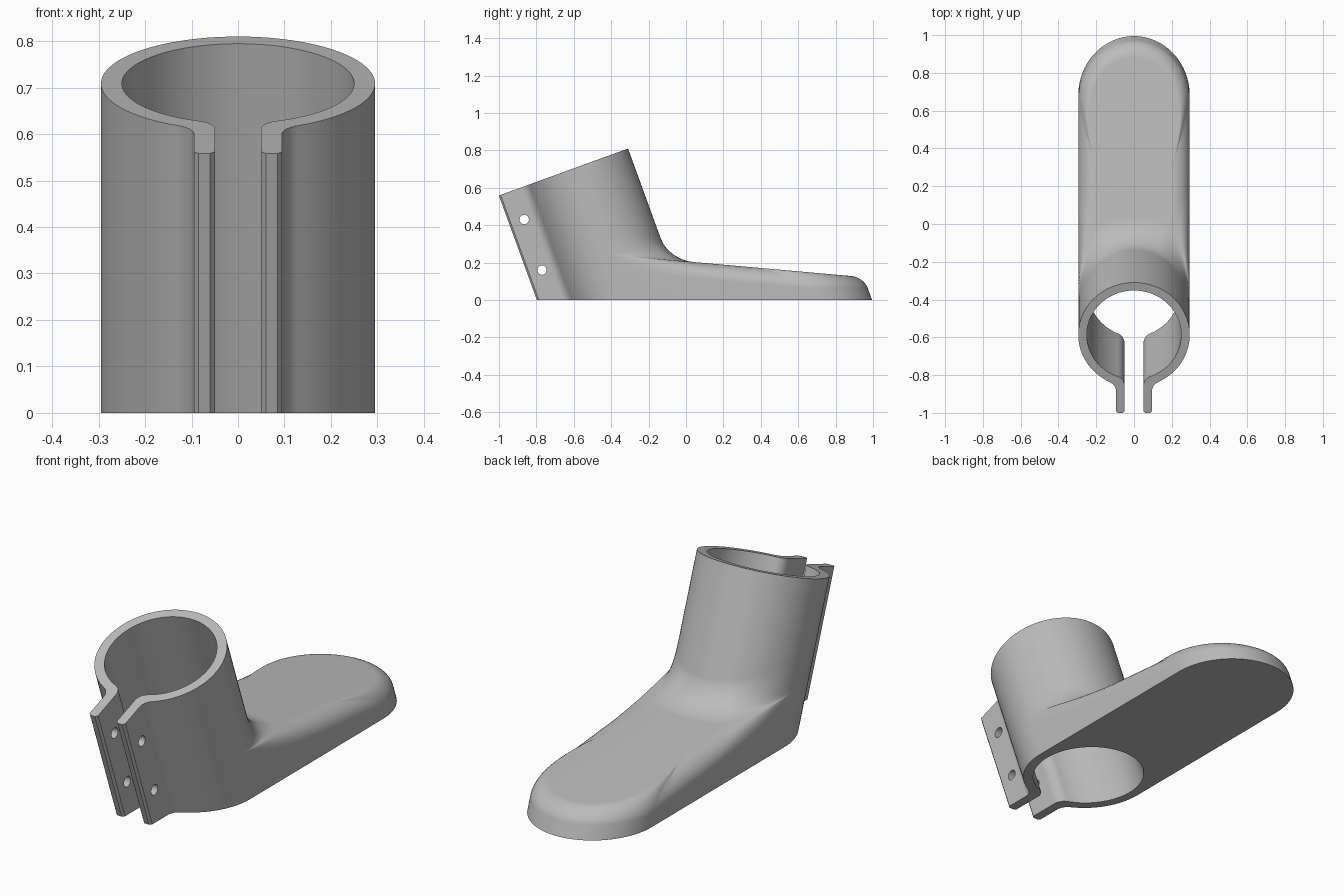
import bpy, bmesh
from math import sin, cos, tan, atan2, pi, radians, hypot
from mathutils import Vector, Matrix

if "Cube" in bpy.data.objects:
    bpy.data.objects.remove(bpy.data.objects["Cube"])

TILT = radians(20)
S, C = sin(TILT), cos(TILT)
AXIS_Y = -0.329          # where the tube axis meets the ground
TOP = 0.7545             # tube length along its axis
R_OUT, R_IN = 0.295, 0.25
REACH = 0.949            # toe arc centre, measured across the axis
SLOPE = 0.089            # fall of the toe's upper surface
R_COVE, R_EDGE = 0.188, 0.095


def place(x, u, w):
    """Tilted frame (x across, u forward, w along the axis) to world."""
    return Vector((x, AXIS_Y + u * C - w * S, u * S + w * C))


def floor_w(u):
    return -u * tan(TILT)


def deck_w(u):
    return (0.2068 - SLOPE * (AXIS_Y + u * C) - u * S) / (C - SLOPE * S)


def conic(a, b, c, n, weight=0.75):
    """Rounded corner from a to c around b."""
    pts = []
    for i in range(n + 1):
        t = i / n
        k = ((1 - t) ** 2, 2 * weight * t * (1 - t), t * t)
        pts.append((a * k[0] + b * k[1] + c * k[2]) / sum(k))
    return pts


def fillet_size(radius, forward):
    return radius * tan(radians(90 - 25 * max(forward, 0)) / 2)


def ring(wall, edge, inner, normal):
    """Closed section: tube wall, cove, deck, rounded edge, floor, bore."""
    length = hypot(edge[0] - wall[0], edge[1] - wall[1])
    ray = Vector(wall).normalized()
    cove = fillet_size(R_COVE, ray.y)
    drop = fillet_size(R_EDGE, normal[1])
    run_in, run_out = cove, drop / max(ray.dot(Vector(normal)), 0.2)
    fit = min(1, length / (run_in + run_out))
    a, b = Vector(wall), Vector(edge)

    def deck(p):
        return Vector((p.x, p.y, deck_w(p.y)))

    up = Vector((0, 0, 1))
    pts = [Vector((*wall, TOP))]
    pts += conic(deck(a) + up * cove, deck(a), deck(a + ray * run_in * fit), 10)
    pts += conic(deck(b - ray * run_out * fit), deck(b), deck(b) - up * drop, 10)
    pts += [Vector((*edge, floor_w(edge[1]))),
            Vector((*inner, floor_w(inner[1]))), Vector((*inner, TOP))]
    return [place(*p) for p in pts]


def half_stations():
    """Sections from the clamp tab tip round to the middle of the toe."""
    outer = [Vector((0.085, -0.44)), Vector((0.095, -0.43))]
    inner = [Vector((0.06, -0.44)), Vector((0.05, -0.43))]
    outer += conic(Vector((0.095, -0.315)), Vector((0.095, -0.28)), Vector((0.13, -0.265)), 6)
    inner += conic(Vector((0.05, -0.285)), Vector((0.05, -0.246)), Vector((0.085, -0.235)), 6)
    starts = [atan2(p[-1].y, p[-1].x) for p in (outer, inner)]
    for i in range(1, 19):
        for pts, start, rad in zip((outer, inner), starts, (R_OUT, R_IN)):
            ang = start * (1 - i / 18)
            pts.append(Vector((rad * cos(ang), rad * sin(ang))))
    out = [(o, o, i, (1, 0)) for o, i in zip(outer, inner)]
    # straight sole sides, then the round toe
    edges = [((R_OUT, REACH * (i / 20) ** 1.4), (1, 0)) for i in range(1, 21)]
    for i in range(1, 21):
        n = (cos(i / 20 * pi / 2), sin(i / 20 * pi / 2))
        edges.append(((R_OUT * n[0], REACH + R_OUT * n[1]), n))
    for edge, n in edges:
        d = Vector(edge).normalized()
        out.append((d * R_OUT, edge, d * R_IN, n))
    return [ring(*s) for s in out]


# Body: loft the sections, mirrored across the middle
right = half_stations()
left = [[Vector((-p.x, p.y, p.z)) for p in r] for r in reversed(right[:-1])]
bm = bmesh.new()
rings = [[bm.verts.new(p) for p in r] for r in right + left]
for a, b in zip(rings, rings[1:]):
    for i in range(len(a)):
        j = (i + 1) % len(a)
        bm.faces.new((a[i], a[j], b[j], b[i]))
bm.faces.new(rings[0])
bm.faces.new(rings[-1])
bmesh.ops.remove_doubles(bm, verts=bm.verts, dist=0.00005)
bmesh.ops.recalc_face_normals(bm, faces=bm.faces)
mesh = bpy.data.meshes.new("boot_clamp_body")
bm.to_mesh(mesh)
bm.free()
body = bpy.data.objects.new("boot_clamp_body", mesh)
bpy.context.collection.objects.link(body)

# Bolt holes through both clamp tabs
cut = bmesh.new()
for y, z in ((-0.865, 0.43), (-0.77, 0.16)):
    bmesh.ops.create_cone(cut, cap_ends=True, segments=32, radius1=0.025, radius2=0.025, depth=0.4,
                          matrix=Matrix.Translation((0, y, z)) @ Matrix.Rotation(pi / 2, 4, 'Y'))
cut_mesh = bpy.data.meshes.new("bolt_hole_cutter")
cut.to_mesh(cut_mesh)
cut.free()
cutter = bpy.data.objects.new("bolt_hole_cutter", cut_mesh)
bpy.context.collection.objects.link(cutter)
cutter.hide_render = True

bpy.ops.object.select_all(action='DESELECT')
bpy.context.view_layer.objects.active = body
body.select_set(True)
holes = body.modifiers.new("bolt_holes", 'BOOLEAN')
holes.operation = 'DIFFERENCE'
holes.solver = 'EXACT'
holes.object = cutter
bpy.ops.object.modifier_apply(modifier=holes.name)
bpy.data.objects.remove(cutter)

# Single grey plastic
grey = bpy.data.materials.new("plain_grey")
grey.use_nodes = True
colour = (0.5, 0.5, 0.5, 1)
grey.diffuse_color = colour
grey.node_tree.nodes["Principled BSDF"].inputs["Base Color"].default_value = colour
body.data.materials.clear()
body.data.materials.append(grey)

bpy.ops.object.shade_smooth_by_angle(angle=radians(30))
weighted = body.modifiers.new("even_shading", 'WEIGHTED_NORMAL')
weighted.keep_sharp = True
